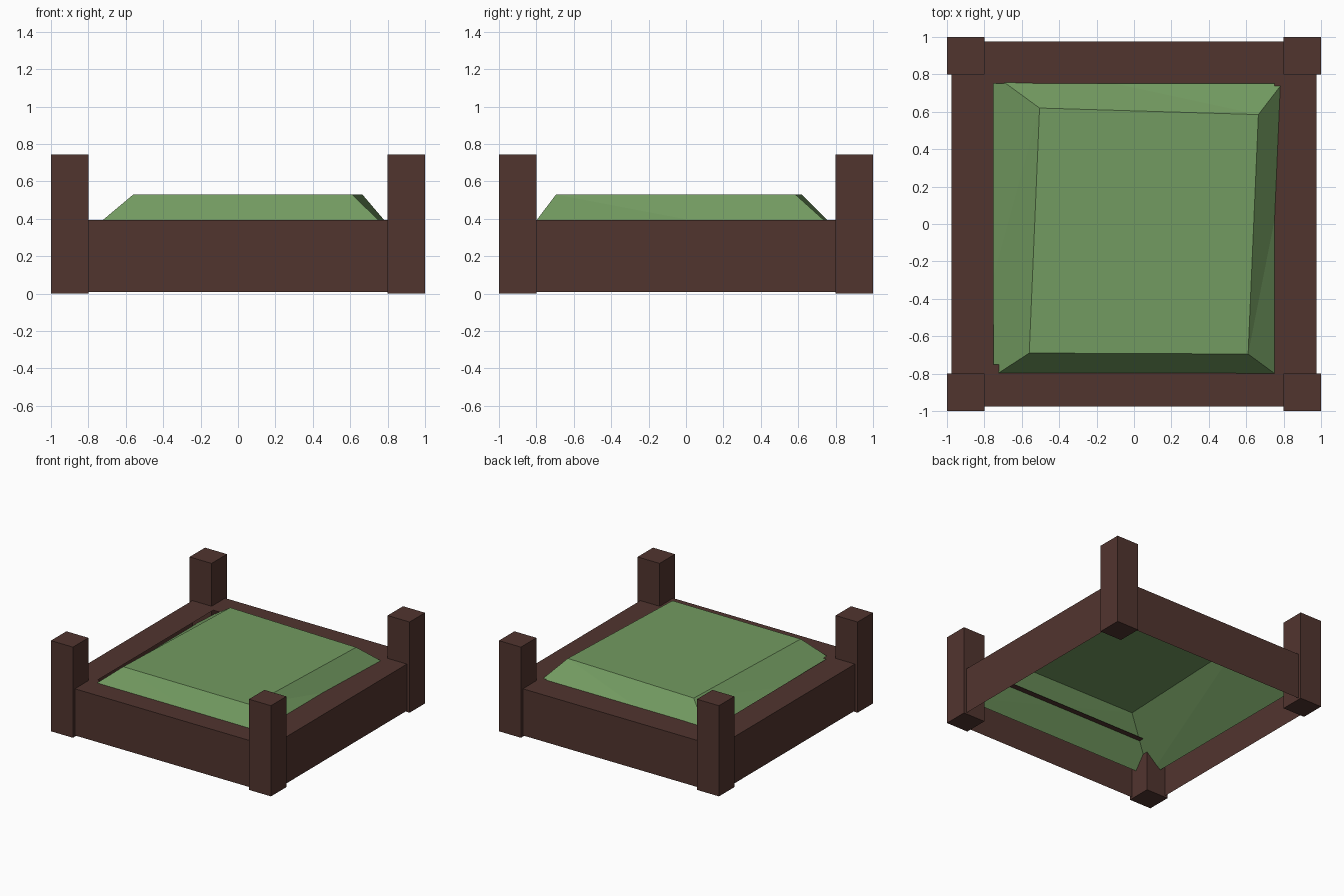
import bpy
import bmesh

cube = bpy.data.objects.get("Cube")
if cube:
    bpy.data.objects.remove(cube, do_unlink=True)


def material(name, colour):
    mat = bpy.data.materials.new(name)
    mat.use_nodes = True
    mat.diffuse_color = (*colour, 1)
    mat.node_tree.nodes["Principled BSDF"].inputs["Base Color"].default_value = (*colour, 1)
    return mat


def square(half, z):
    """Corners anticlockwise: front left, front right, back right, back left in plan."""
    return [(sx * half, sy * half, z) for sx, sy in ((-1, -1), (1, -1), (1, 1), (-1, 1))]


def loft(name, rings, mat, cap_top=False, cap_bottom=False, split=False):
    """Skin a stack of four-cornered rings, optionally fixing the diagonals."""
    bm = bmesh.new()
    loops = [[bm.verts.new(p) for p in ring] for ring in rings]
    for low, high in zip(loops, loops[1:]):
        for i in range(4):
            j = (i + 1) % 4
            if split:
                bm.faces.new((low[i], low[j], high[i]))
                bm.faces.new((low[j], high[j], high[i]))
            else:
                bm.faces.new((low[i], low[j], high[j], high[i]))
    if cap_top:
        bm.faces.new(loops[-1])
    if cap_bottom:
        bm.faces.new(loops[0][::-1])
    mesh = bpy.data.meshes.new(name)
    bm.to_mesh(mesh)
    bm.free()
    mesh.materials.append(mat)
    obj = bpy.data.objects.new(name, mesh)
    bpy.context.scene.collection.objects.link(obj)
    return obj


wood = material("dark_brown_wood", (0.083, 0.035, 0.028))
grass = material("grass_green", (0.171, 0.328, 0.119))

# Rails: an outer wall with a flat ledge turned inwards, open below
loft("rail_frame", [square(0.975, 0.01), square(0.975, 0.393), square(0.75, 0.393)], wood)

# Corner posts
for x_name, sx in (("right", -1), ("left", 1)):
    for y_name, sy in (("front", -1), ("back", 1)):
        post = loft(f"{y_name}_{x_name}_post", [square(0.1, 0), square(0.1, 0.745)],
                    wood, cap_top=True, cap_bottom=True)
        post.location = (sx * 0.9, sy * 0.9, 0)

# Grass mound: square skirt under the ledge rising to an uneven flat top
mound_top = [(-0.56, -0.69, 0.53), (0.61, -0.695, 0.53),
             (0.665, 0.585, 0.53), (-0.505, 0.62, 0.53)]
loft("grass_mound", [square(0.93, 0.22), mound_top], grass, cap_top=True, split=True)
